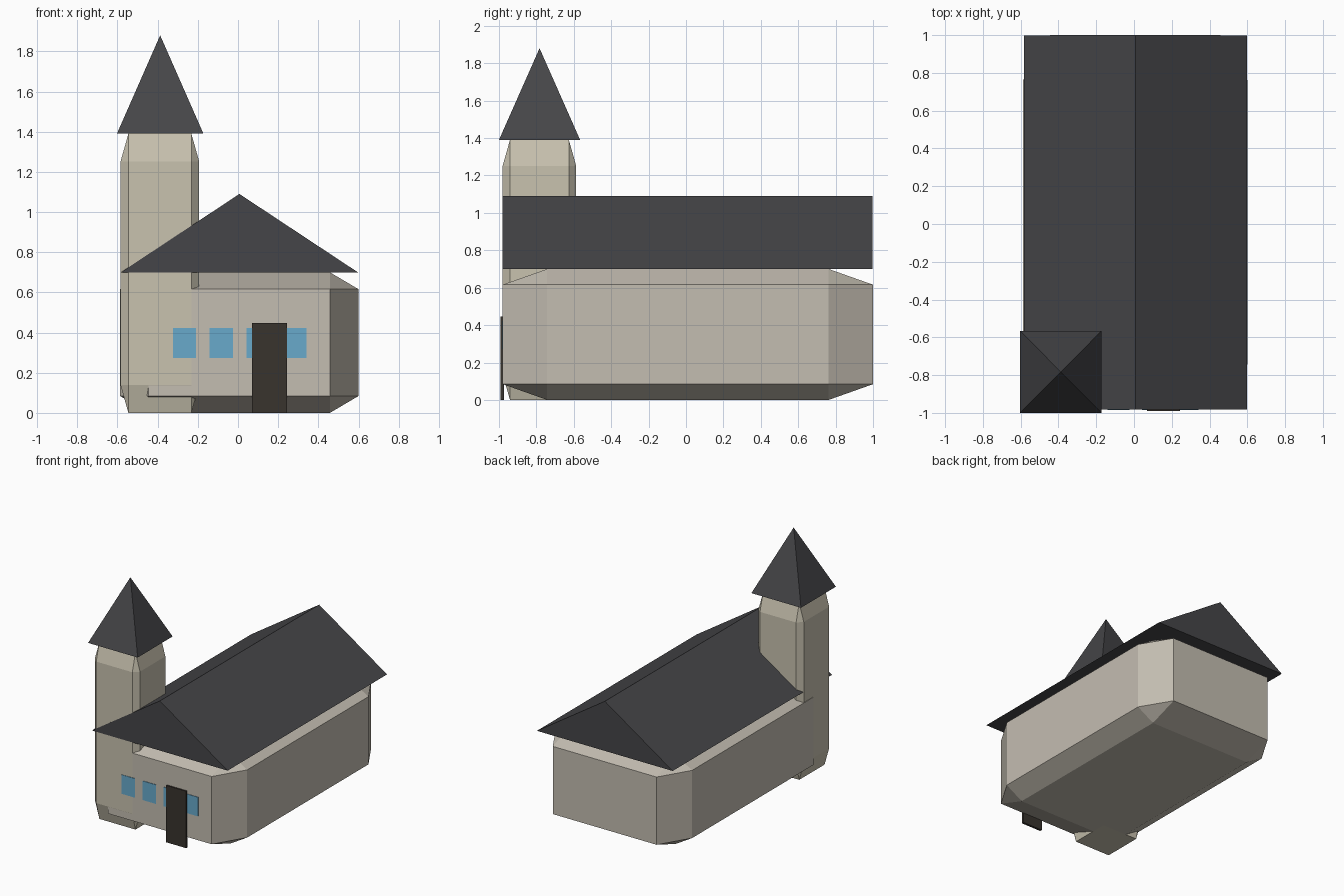
import bpy, bmesh

if "Cube" in bpy.data.objects:
    bpy.data.objects.remove(bpy.data.objects["Cube"])


def material(name, r, g, b):
    m = bpy.data.materials.new(name)
    m.diffuse_color = (r, g, b, 1)
    m.use_nodes = True
    m.node_tree.nodes["Principled BSDF"].inputs["Base Color"].default_value = m.diffuse_color
    return m


wall = material("wall", 0.55, 0.51, 0.44)
tower_wall = material("tower_wall", 0.58, 0.54, 0.43)
slate = material("slate", 0.06, 0.06, 0.065)
glass = material("glass", 0.14, 0.40, 0.60)
wood = material("wood", 0.04, 0.033, 0.027)


def finish(bm, name, mat):
    bmesh.ops.recalc_face_normals(bm, faces=bm.faces)
    me = bpy.data.meshes.new(name)
    bm.to_mesh(me)
    bm.free()
    me.materials.append(mat)
    ob = bpy.data.objects.new(name, me)
    bpy.context.collection.objects.link(ob)
    return ob


def box(name, lo, hi, mat, bevel=0):
    """Unit cube, chamfered, then stretched so the chamfers stretch too."""
    bm = bmesh.new()
    bmesh.ops.create_cube(bm, size=1)
    if bevel:
        bmesh.ops.bevel(bm, geom=bm.edges[:], offset=bevel, segments=1,
                        profile=0.5, affect='EDGES')
    for v in bm.verts:
        for i in range(3):
            v.co[i] = lo[i] + (v.co[i] + 0.5) * (hi[i] - lo[i])
    return finish(bm, name, mat)


def roof(name, lo, hi, mat, ridge):
    """Roof over a rectangle; ridge gives the y positions of the top points."""
    cx = (lo[0] + hi[0]) / 2
    pts = [(x, y, lo[2]) for x in (lo[0], hi[0]) for y in (lo[1], hi[1])]
    pts += [(cx, y, hi[2]) for y in ridge]
    bm = bmesh.new()
    vs = [bm.verts.new(p) for p in pts]
    a, b = vs[4], vs[-1]
    for f in ((vs[0], vs[1], vs[3], vs[2]), (vs[0], vs[2], a), (vs[1], b, vs[3])):
        bm.faces.new(f)
    for p, q in ((vs[0], vs[1]), (vs[2], vs[3])):
        bm.faces.new((p, q, b) if a is b else (p, q, b, a))
    return finish(bm, name, mat)


# Hall and its gabled roof
box("hall", (-0.587, -0.98, 0), (0.6, 1.0, 0.7), wall, 0.12)
roof("hall_roof", (-0.583, -0.981, 0.7), (0.597, 0.998, 1.09), slate, (-0.981, 0.998))

# Corner tower and its pyramid roof
box("tower", (-0.585, -0.9805, 0), (-0.193, -0.587, 1.39), tower_wall, 0.1)
roof("tower_roof", (-0.603, -1.0, 1.39), (-0.172, -0.566, 1.88), slate, (-0.783,))

# Front windows
for i in range(4):
    x = -0.266 + i * 0.183
    box(f"window_{i + 1}", (x - 0.058, -0.984, 0.273), (x + 0.058, -0.972, 0.423), glass)

# Front door
box("door", (0.07, -0.991, 0), (0.244, -0.973, 0.447), wood)
